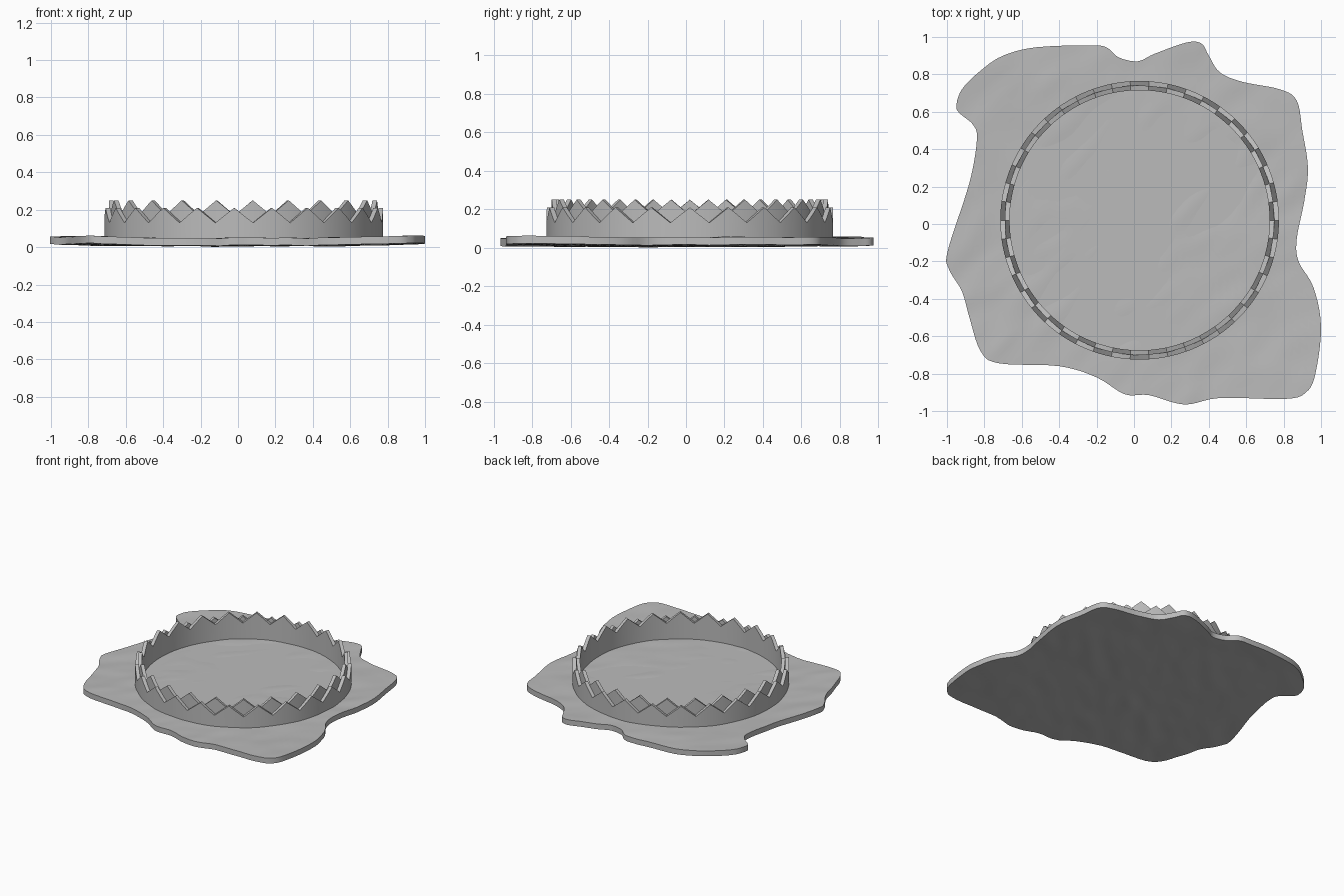
import bpy
import bmesh
from math import sin, cos, pi, radians
from mathutils import Vector, noise

cube = bpy.data.objects.get("Cube")
if cube:
    bpy.data.objects.remove(cube, do_unlink=True)

stone = bpy.data.materials.new("stone_grey")
stone.use_nodes = True
GREY = (0.5, 0.5, 0.5, 1)
stone.diffuse_color = GREY
stone.node_tree.nodes["Principled BSDF"].inputs["Base Color"].default_value = GREY

CENTER = Vector((0.03, 0.02, 0))   # middle of the ring
TEETH = 23
STEPS = 8                          # wall segments per tooth


def make_object(name, bm):
    """Turn a bmesh into a grey object with smooth shading and sharp edges."""
    bmesh.ops.recalc_face_normals(bm, faces=bm.faces)
    mesh = bpy.data.meshes.new(name)
    bm.to_mesh(mesh)
    bm.free()
    mesh.materials.append(stone)
    obj = bpy.data.objects.new(name, mesh)
    bpy.context.collection.objects.link(obj)
    bpy.ops.object.select_all(action='DESELECT')
    obj.select_set(True)
    bpy.context.view_layer.objects.active = obj
    bpy.ops.object.shade_smooth_by_angle(angle=radians(30))
    return obj


def smooth_loop(points, cuts):
    """Closed curve through the given points."""
    result = []
    n = len(points)
    for i in range(n):
        a, b, c, d = (Vector(points[(i + k) % n]) for k in (-1, 0, 1, 2))
        for j in range(cuts):
            t = j / cuts
            result.append(b + (c - a) * t / 2
                          + (2 * a - 5 * b + 4 * c - d) * t * t / 2
                          + (3 * b - a - 3 * c + d) * t ** 3 / 2)
    return result


# Ground slab: wavy outline filled with scaled rings, uneven surface
OUTLINE = [
    (-.95, .63), (-.92, .72), (-.82, .82), (-.7, .9), (-.52, .945),
    (-.22, .955), (-.14, .94), (-.08, .89), (.02, .87), (.11, .91),
    (.28, .97), (.36, .965), (.4, .9), (.46, .81), (.58, .76),
    (.78, .72), (.87, .66), (.9, .5), (.93, .3), (.91, .12),
    (.87, -.08), (.88, -.2), (.96, -.34), (1, -.55), (.97, -.8),
    (.92, -.9), (.81, -.935), (.46, -.93), (.27, -.965), (.08, -.915),
    (-.05, -.91), (-.2, -.82), (-.4, -.76), (-.72, -.745), (-.82, -.68),
    (-.88, -.5), (-.92, -.36), (-.99, -.24), (-.995, -.14), (-.88, .22),
    (-.84, .45), (-.86, .53), (-.93, .59)]
THICK = 0.04
RINGS = 30


def ground_height(x, y):
    along, across = x + y, x - y
    broad = noise.noise(Vector((x * 2, y * 2, 5))) * 0.008
    fine = noise.noise(Vector((along * 3, across * 7, 1))) * 0.005
    return 0.045 + 0.012 * (x * x + 0.4 * y * y) + broad + fine


bm = bmesh.new()
edge = smooth_loop(OUTLINE, 5)
layers = []
for drop in (0, THICK):
    hub = bm.verts.new((0, 0, ground_height(0, 0) - drop))
    rings = []
    for r in range(1, RINGS + 1):
        ring = []
        for p in edge:
            x, y = p * r / RINGS
            ring.append(bm.verts.new((x, y, max(0, ground_height(x, y) - drop))))
        rings.append(ring)
    for i in range(len(edge)):
        j = (i + 1) % len(edge)
        bm.faces.new((hub, rings[0][i], rings[0][j]))
        for inner, outer in zip(rings, rings[1:]):
            bm.faces.new((inner[i], outer[i], outer[j], inner[j]))
    layers.append(rings[-1])
top, bottom = layers
for i in range(len(edge)):
    j = (i + 1) % len(edge)
    bm.faces.new((top[i], bottom[i], bottom[j], top[j]))
make_object("ground_slab", bm)


# Flat floor inside the ring
bm = bmesh.new()
bmesh.ops.create_cone(bm, cap_ends=True, segments=TEETH * STEPS,
                      radius1=0.7, radius2=0.7, depth=0.02)
bmesh.ops.translate(bm, verts=bm.verts, vec=CENTER + Vector((0, 0, 0.038)))
make_object("ring_floor", bm)


# Toothed walls: two thin rings with teeth offset by half a step
def toothed_wall(name, r_in, r_out, peak, valley, shift):
    bm = bmesh.new()
    count = TEETH * STEPS
    sections = []
    for i in range(count):
        a = 2 * pi * (i / STEPS + shift) / TEETH
        fall = 1 - abs(2 * (i % STEPS) / STEPS - 1)
        z = peak + (valley - peak) * fall
        sections.append([bm.verts.new(CENTER + Vector((r * cos(a), r * sin(a), h)))
                         for r, h in ((r_in, 0.03), (r_out, 0.03),
                                      (r_out, z), (r_in, z))])
    for i in range(count):
        s, t = sections[i], sections[(i + 1) % count]
        for k in range(4):
            m = (k + 1) % 4
            bm.faces.new((s[k], s[m], t[m], t[k]))
    make_object(name, bm)


toothed_wall("outer_wall", 0.72, 0.745, 0.21, 0.13, 0)
toothed_wall("inner_wall", 0.695, 0.72, 0.25, 0.17, 0.5)
